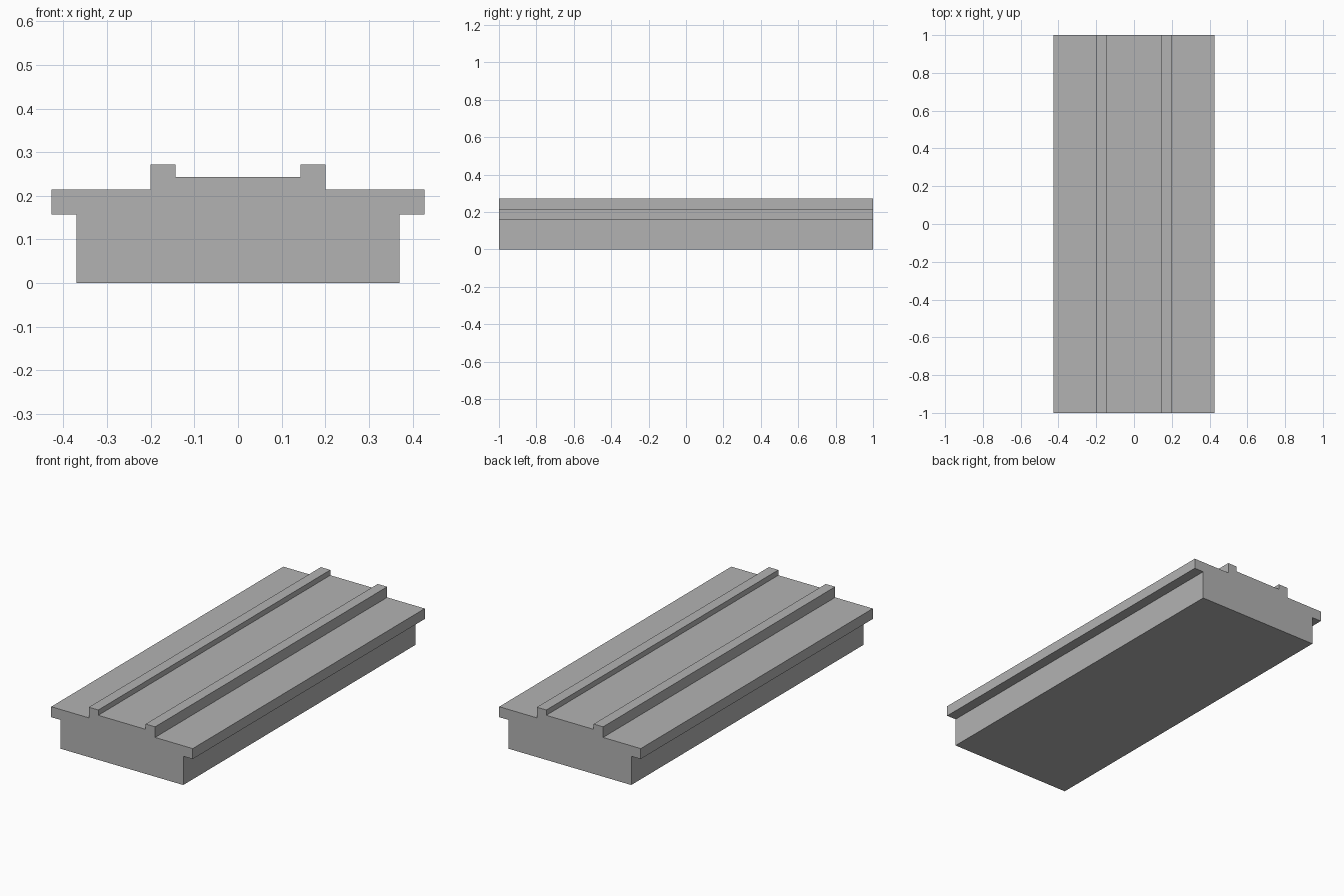
import bpy
import bmesh

cube = bpy.data.objects.get("Cube")
if cube:
    bpy.data.objects.remove(cube, do_unlink=True)

# Plain grey finish
GREY = (0.45, 0.45, 0.45, 1.0)
grey = bpy.data.materials.new("plain_grey")
grey.use_nodes = True
grey.diffuse_color = GREY
grey.node_tree.nodes["Principled BSDF"].inputs["Base Color"].default_value = GREY

# Right half of the cross-section (x, z), from the base up to the bed
LENGTH = 2.0
half = [
    (0.37, 0.0), (0.37, 0.157),      # body side
    (0.427, 0.157), (0.427, 0.214),  # overhanging flange
    (0.2, 0.214), (0.2, 0.272),      # rail outer side
    (0.143, 0.272), (0.143, 0.243),  # rail inner side and raised bed
]
profile = half + [(-x, z) for x, z in reversed(half)]

# Track deck: mirrored section extruded along its length
bm = bmesh.new()
section = bm.faces.new([bm.verts.new((x, -LENGTH / 2, z)) for x, z in profile])
extruded = bmesh.ops.extrude_face_region(bm, geom=[section], use_keep_orig=True)
moved = [g for g in extruded["geom"] if isinstance(g, bmesh.types.BMVert)]
bmesh.ops.translate(bm, verts=moved, vec=(0, LENGTH, 0))
bmesh.ops.recalc_face_normals(bm, faces=bm.faces)

mesh = bpy.data.meshes.new("track_deck")
bm.to_mesh(mesh)
bm.free()
mesh.materials.append(grey)
deck = bpy.data.objects.new("track_deck", mesh)
bpy.context.collection.objects.link(deck)
